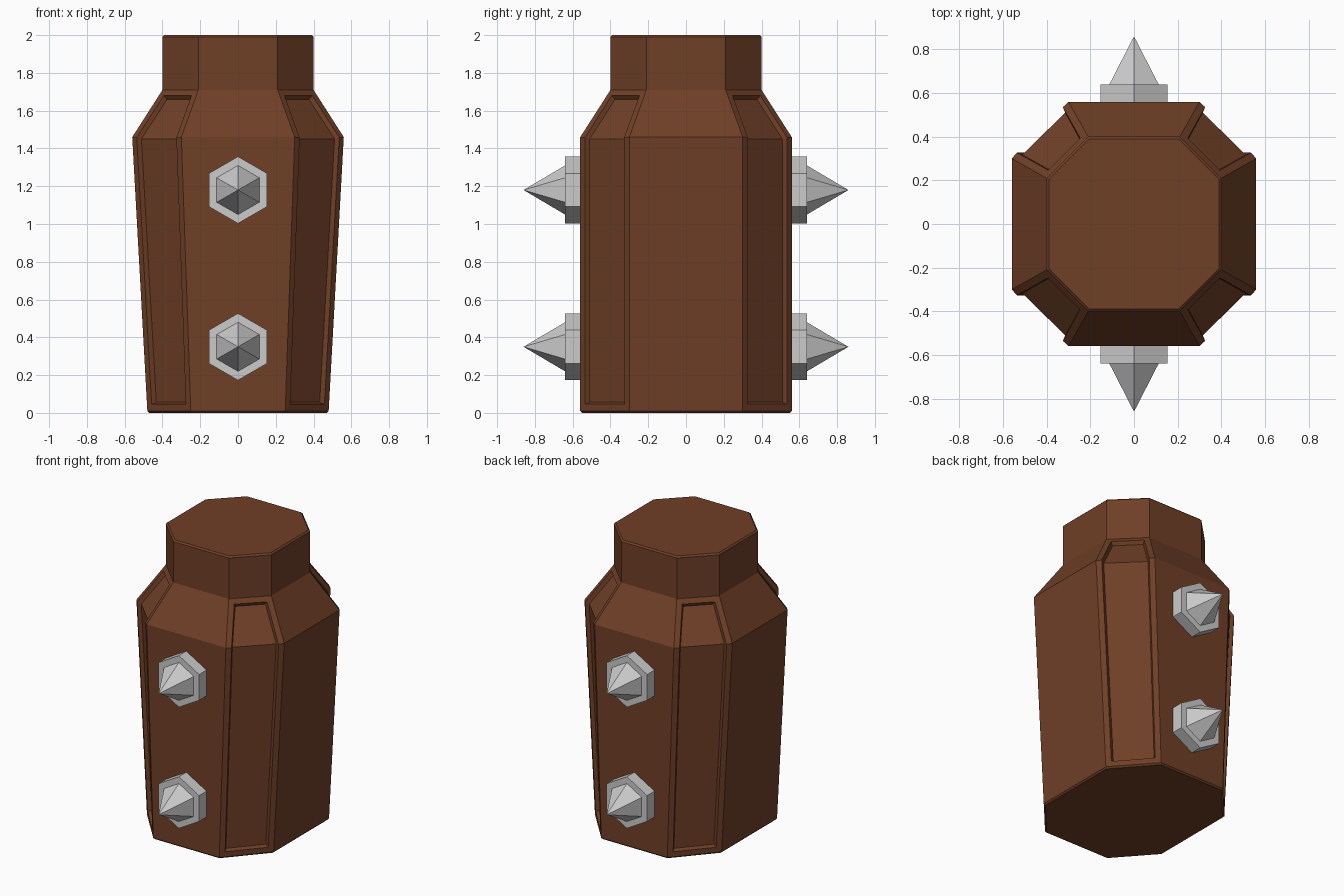
import bpy, bmesh
from math import pi
from mathutils import Matrix

cube = bpy.data.objects.get("Cube")
if cube:
    bpy.data.objects.remove(cube, do_unlink=True)


def make_material(name, rgb):
    mat = bpy.data.materials.new(name)
    mat.use_nodes = True
    mat.diffuse_color = (*rgb, 1)
    mat.node_tree.nodes["Principled BSDF"].inputs["Base Color"].default_value = (*rgb, 1)
    return mat


def make_object(name, bm, mat):
    bmesh.ops.recalc_face_normals(bm, faces=bm.faces)
    mesh = bpy.data.meshes.new(name)
    bm.to_mesh(mesh)
    bm.free()
    mesh.materials.append(mat)
    obj = bpy.data.objects.new(name, mesh)
    bpy.context.collection.objects.link(obj)
    return obj


brown = make_material("brown leather", (0.16, 0.05, 0.02))
steel = make_material("steel grey", (0.6, 0.6, 0.6))

# Body: octagonal rings of (z, half width, half depth, flat width, flat depth)
rings = [
    (0.0, 0.47, 0.55, 0.245, 0.295),
    (0.01, 0.48, 0.56, 0.25, 0.30),
    (1.46, 0.56, 0.56, 0.30, 0.30),
    (1.71, 0.40, 0.40, 0.21, 0.21),
    (1.99, 0.40, 0.40, 0.21, 0.21),
    (2.0, 0.39, 0.39, 0.205, 0.205),
]
bm = bmesh.new()
loops = []
for z, w, d, fw, fd in rings:
    outline = [(fw, -d), (w, -fd), (w, fd), (fw, d),
               (-fw, d), (-w, fd), (-w, -fd), (-fw, -d)]
    loops.append([bm.verts.new((x, y, z)) for x, y in outline])

panels = [[] for _ in range(4)]
for level, (low, high) in enumerate(zip(loops, loops[1:])):
    for i in range(8):
        j = (i + 1) % 8
        face = bm.faces.new((low[i], low[j], high[j], high[i]))
        # Corner faces of the wall and shoulder carry the sunken panels
        if level in (1, 2) and i % 2 == 0:
            panels[i // 2].append(face)
bm.faces.new(loops[0][::-1])
bm.faces.new(loops[-1])
bm.normal_update()

# Sunken corner panels with a rim
for faces in panels:
    bmesh.ops.inset_region(bm, faces=faces, thickness=0.036, use_even_offset=True)
    bm.normal_update()
    bmesh.ops.inset_region(bm, faces=faces, thickness=0.01, depth=-0.025,
                           use_even_offset=True)
    bm.normal_update()
make_object("body", bm, brown)

# Studs: hexagonal plate with a six-sided spike, two on front and two on back
for side, sign in (("front", -1), ("back", 1)):
    for label, z in (("lower", 0.35), ("upper", 1.18)):
        for part, r1, r2, start, end in (("plate", 0.177, 0.177, 0.50, 0.64),
                                         ("spike", 0.13, 0, 0.64, 0.86)):
            bm = bmesh.new()
            place = (Matrix.Translation((0, sign * (start + end) / 2, z))
                     @ Matrix.Rotation(-sign * pi / 2, 4, "X"))
            bmesh.ops.create_cone(bm, cap_ends=True, segments=6, radius1=r1,
                                  radius2=r2, depth=end - start, matrix=place)
            bmesh.ops.remove_doubles(bm, verts=bm.verts, dist=0.0001)
            make_object(f"{side}_{label}_{part}", bm, steel)
